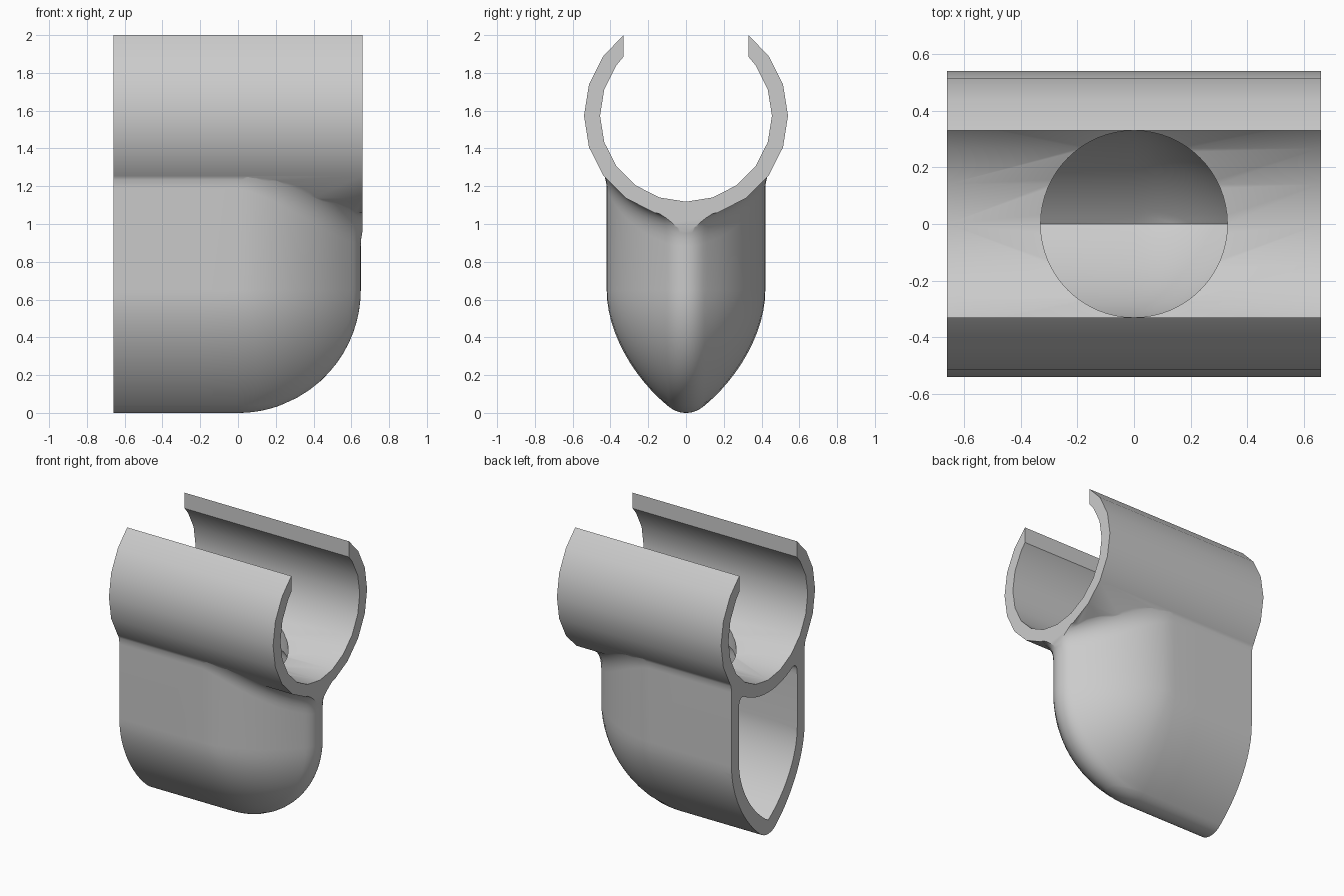
import bpy, bmesh, math
from mathutils import Vector
from mathutils.geometry import interpolate_bezier

if "Cube" in bpy.data.objects:
    bpy.data.objects.remove(bpy.data.objects["Cube"])

END = 0.66        # half length of the part
BEND = 0.65       # outer radius of the duct elbow
RING_Z = 1.573    # axis of the clip ring
R_OUT, R_IN, SLOT = 0.54, 0.455, 0.33

grey = bpy.data.materials.new("plastic_grey")
grey.use_nodes = True
grey.diffuse_color = (0.6, 0.6, 0.6, 1)
grey.node_tree.nodes["Principled BSDF"].inputs["Base Color"].default_value = (0.6, 0.6, 0.6, 1)


def make_object(name, bm):
    bmesh.ops.recalc_face_normals(bm, faces=bm.faces)
    mesh = bpy.data.meshes.new(name)
    bm.to_mesh(mesh)
    bm.free()
    obj = bpy.data.objects.new(name, mesh)
    obj.data.materials.append(grey)
    bpy.context.collection.objects.link(obj)
    return obj


def combine(target, tool, operation):
    mod = target.modifiers.new(operation, 'BOOLEAN')
    mod.operation, mod.solver, mod.object = operation, 'EXACT', tool
    bpy.context.view_layer.objects.active = target
    bpy.ops.object.modifier_apply(modifier=mod.name)
    bpy.data.objects.remove(tool)


def bezier(*segments, count=13):
    """Profile as (distance from bend axis, half width) samples."""
    pts = []
    for seg in segments:
        new = interpolate_bezier(*[Vector((r, y, 0)) for r, y in seg], count)
        pts += new[1:] if pts else new
    return pts


def ring_height(y, radius):
    return RING_Z - math.sqrt(max(radius ** 2 - y ** 2, 0))


def duct(name, profile, start, radius, cap_radius, fillet, side):
    """Pointed duct bending upward, blended into the ring's underside."""
    last = len(profile) - 1

    def sample(s):
        i = min(int(s), last - 1)
        return profile[i].lerp(profile[i + 1], s - i)

    # horizontal slices from the keel up to the bend axis
    rows, straight = [], [start + (0 - start) * k / 4 for k in range(4)]
    for i in range(last, -1, -1):
        d, w = profile[i].x, profile[i].y
        row = [Vector((x, w, BEND - d)) for x in straight]
        for j in range(21):
            p = sample(i + (last - i) * (j / 20) ** 1.4)
            row.append(Vector((math.sqrt(max(p.x ** 2 - d ** 2, 0)), p.y, BEND - d)))
        rows.append(row)

    # curved blend from the walls to the ring
    outline, blends = rows[-1], []
    for j, p in enumerate(outline):
        a, b = outline[max(j - 1, 0)], outline[min(j + 1, len(outline) - 1)]
        n = Vector((a.y - b.y, b.x - a.x, 0)).normalized()
        if p.y < 1e-5:
            n = Vector((1, 0, 0))
        f = fillet(p.x)
        e = p + n * f * side
        e.y = max(e.y, 0)
        e.z = ring_height(e.y, radius)
        c = Vector((p.x, p.y, ring_height(p.y, radius)))
        s = c - Vector((0, 0, 1.4 * f))
        blends.append([s.lerp(c, t / 8).lerp(c.lerp(e, t / 8), t / 8) for t in range(9)])
    rows += [list(r) for r in zip(*blends)]

    # top surface following the ring
    edge = rows[-1]
    for k in range(12, -1, -1):
        rows.append([Vector((p.x, p.y * k / 12, ring_height(p.y * k / 12, cap_radius)))
                     for p in edge])

    bm = bmesh.new()
    for sign in (1, -1):
        grid = [[bm.verts.new((p.x, p.y * sign, p.z)) for p in r] for r in rows]
        for lo, hi in zip(grid, grid[1:]):
            for j in range(len(lo) - 1):
                bm.faces.new((lo[j], lo[j + 1], hi[j + 1], hi[j]))
    bmesh.ops.remove_doubles(bm, verts=bm.verts, dist=1e-4)
    bmesh.ops.edgeloop_fill(bm, edges=[e for e in bm.edges if e.is_boundary])
    return make_object(name, bm)


def ring_arc(radius):
    top = math.pi - math.asin(SLOT / radius)
    angles = [-top] + [math.radians(a) for a in range(-126, 127, 18)] + [top]
    return [(radius * math.sin(a), RING_Z - radius * math.cos(a)) for a in angles]


def clip_ring():
    bm = bmesh.new()
    section = ring_arc(R_OUT) + ring_arc(R_IN)[::-1]
    face = bm.faces.new([bm.verts.new((-END - 0.1, y, z)) for y, z in section])
    new = bmesh.ops.extrude_face_region(bm, geom=[face])["geom"]
    bmesh.ops.translate(bm, vec=(2 * END + 0.2, 0, 0),
                        verts=[v for v in new if isinstance(v, bmesh.types.BMVert)])
    return make_object("clip_holder", bm)


def trim_box(sign):
    bm = bmesh.new()
    bmesh.ops.create_cube(bm, size=3)
    bmesh.ops.translate(bm, verts=bm.verts, vec=(sign * (END + 1.5), 0, 1))
    return make_object("trim_box", bm)


# open ring joined with the duct shell
holder = clip_ring()
outer = bezier([(0, .42), (.22, .42), (.46, .28), (.61, .10)],
               [(.61, .10), (.635, .07), (.65, .04), (.65, 0)])
shell = duct("duct_shell", outer, -0.75, 0.53, 0.495,
             lambda x: 0.045 + 0.07 * max(x, 0) / BEND, 1)
combine(holder, shell, 'UNION')

# hollow inside, open at one end
inner = bezier([(0, .335), (.2, .335), (.42, .2), (.55, 0)], count=22)
cavity = duct("duct_cavity", inner, -0.9, 0.545, 0.545, lambda x: 0.08, -1)
combine(holder, cavity, 'DIFFERENCE')

# round outlet through the bottom of the ring
bm = bmesh.new()
bmesh.ops.create_cone(bm, cap_ends=True, segments=64, radius1=SLOT, radius2=SLOT, depth=0.7)
bmesh.ops.translate(bm, verts=bm.verts, vec=(0, 0, 1.2))
combine(holder, make_object("outlet_cutter", bm), 'DIFFERENCE')

# flat ends
for sign in (-1, 1):
    combine(holder, trim_box(sign), 'DIFFERENCE')

bpy.ops.object.select_all(action='DESELECT')
holder.select_set(True)
bpy.context.view_layer.objects.active = holder
bpy.ops.object.shade_smooth_by_angle(angle=math.radians(35))
